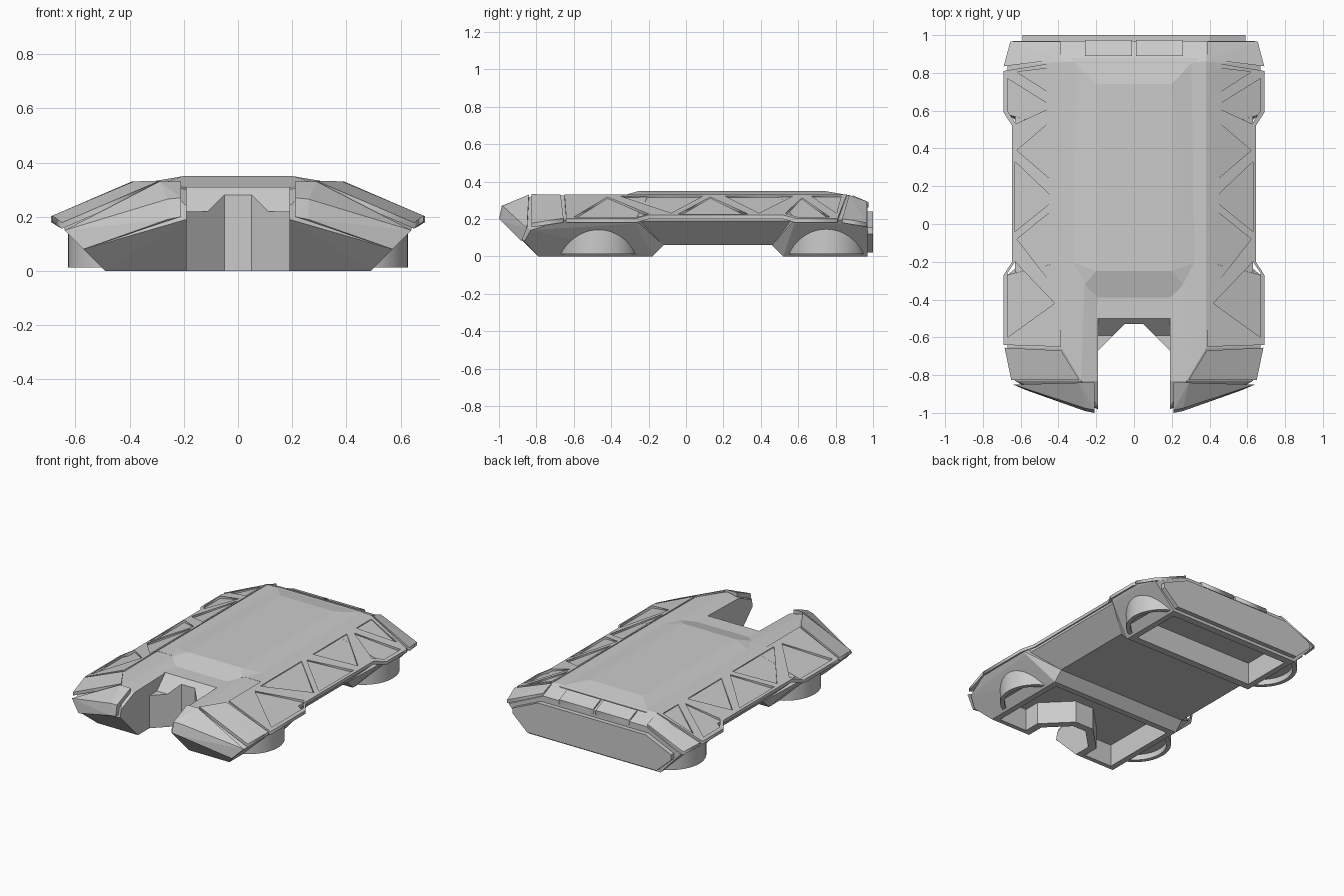
import bpy, bmesh, math

if "Cube" in bpy.data.objects:
    bpy.data.objects.remove(bpy.data.objects["Cube"])


def add_mesh(name, bm, mirror=False):
    bmesh.ops.remove_doubles(bm, verts=bm.verts[:], dist=1e-4)
    bmesh.ops.recalc_face_normals(bm, faces=bm.faces[:])
    me = bpy.data.meshes.new(name)
    bm.to_mesh(me)
    bm.free()
    ob = bpy.data.objects.new(name, me)
    bpy.context.collection.objects.link(ob)
    if mirror:
        ob.modifiers.new("mirror", 'MIRROR').use_mirror_merge = False
    return ob


def hull(name, pts, both=False, mirror=False):
    """Faceted solid around points; both=True reflects the points in x."""
    bm = bmesh.new()
    for x, y, z in pts:
        bm.verts.new((x, y, z))
        if both:
            bm.verts.new((-x, y, z))
    res = bmesh.ops.convex_hull(bm, input=bm.verts[:])
    junk = {v for v in res["geom_interior"] + res["geom_unused"]
            if isinstance(v, bmesh.types.BMVert) and v.is_valid}
    bmesh.ops.delete(bm, geom=list(junk), context='VERTS')
    bmesh.ops.dissolve_limit(bm, angle_limit=0.01, verts=bm.verts[:], edges=bm.edges[:])
    return add_mesh(name, bm, mirror)


def prism(name, outline, lo, hi, axis='Z', mirror=False):
    """Extrude a 2D outline along one axis."""
    place = {'X': lambda a, b, t: (t, a, b),
             'Y': lambda a, b, t: (a, t, b),
             'Z': lambda a, b, t: (a, b, t)}[axis]
    bm = bmesh.new()
    low = [bm.verts.new(place(a, b, lo)) for a, b in outline]
    top = [bm.verts.new(place(a, b, hi)) for a, b in outline]
    bm.faces.new(low)
    bm.faces.new(top)
    n = len(low)
    for i in range(n):
        j = (i + 1) % n
        bm.faces.new((low[i], low[j], top[j], top[i]))
    return add_mesh(name, bm, mirror)


def armour_z(x, y):
    return .335 - .43 * (x - .38) - .25 * max(0, -.66 - y) - .35 * max(0, y - .86)


def rear_z(x, y):
    return .34 - .43 * (y - .86)


def slab(name, outlines, surface, thick=.022):
    """Plate with holes, laid on a sloping surface and mirrored."""
    cu = bpy.data.curves.new(name, 'CURVE')
    cu.dimensions = '2D'
    cu.fill_mode = 'BOTH'
    cu.extrude = thick / 2
    for pts in outlines:
        sp = cu.splines.new('POLY')
        sp.points.add(len(pts) - 1)
        for p, (x, y) in zip(sp.points, pts):
            p.co = (x, y, 0, 1)
        sp.use_cyclic_u = True
    tmp = bpy.data.objects.new(name + "_outline", cu)
    bpy.context.collection.objects.link(tmp)
    dg = bpy.context.evaluated_depsgraph_get()
    me = bpy.data.meshes.new_from_object(tmp.evaluated_get(dg))
    bm = bmesh.new()
    bm.from_mesh(me)
    bpy.data.objects.remove(tmp)
    bpy.data.meshes.remove(me)
    for v in bm.verts:
        v.co.z += surface(v.co.x, v.co.y) - thick / 2
    return add_mesh(name, bm, True)


def cut(ob, *cutters):
    for c in cutters:
        m = ob.modifiers.new("cut", 'BOOLEAN')
        m.operation = 'DIFFERENCE'
        m.solver = 'EXACT'
        m.object = c
        c.hide_render = True
        c.display_type = 'WIRE'


def sym(half):
    return half + [(-x, y) for x, y in reversed(half)]


# Cutters for the open undersides and the front notch
front_recess = prism("front_recess_cutter", sym(
    [(.07, -.48), (.24, -.65), (.24, -.76), (.45, -.76), (.45, -.22)]), -.1, .15)
rear_recess = prism("rear_recess_cutter", sym([(.45, .57), (.45, .92)]), -.1, .15)
notch = prism("notch_cutter", sym([(.05, -.53), (.25, -.73), (.25, -1.1)]), -.2, .6)

# Central hull
mid = prism("middle_hull", sym(
    [(.38, .33), (.63, .212), (.63, .19), (.49, .06)]), -.31, .85, 'Y')
cut(mid, front_recess, rear_recess)

# Rear section
rear = hull("rear_hull", [
    (.49, .52, 0), (.49, .97, 0), (.49, .46, .06),
    (.655, .58, .175), (.655, .84, .175), (.61, .97, .13),
    (.67, .58, .195), (.67, .84, .195), (.64, .97, .16),
    (.38, .5, .33), (.38, .86, .33), (.38, .97, .28)], both=True)
cut(rear, rear_recess)

# Front bridge behind the notch
bridge = prism("front_bridge", [
    (-.2, .31), (-.5, .31), (-.59, .22), (-.68, .22), (-.68, 0),
    (-.18, 0), (-.12, .06)], -.2, .2, 'X')
cut(bridge, notch, front_recess)

# Front prongs and nose plates
prong = hull("front_prong", [
    (.19, -.18, 0), (.49, -.18, 0), (.49, -.79, 0), (.19, -.79, 0),
    (.19, -.12, .06), (.49, -.12, .06),
    (.655, -.27, .175), (.655, -.65, .175), (.67, -.27, .195), (.67, -.65, .195),
    (.63, -.83, .14), (.57, -.865, .08), (.19, -.98, .19), (.19, -.97, .24),
    (.38, -.2, .33), (.38, -.66, .325), (.28, -.83, .32),
    (.26, -.25, .33), (.19, -.39, .31), (.19, -.83, .30)], mirror=True)
cut(prong, front_recess)
hull("nose_plate", [
    (.21, -.84, .33), (.29, -.84, .33), (.64, -.85, .15), (.57, -.88, .08),
    (.21, -1, .2), (.26, -.99, .19), (.21, -.985, .27), (.26, -.975, .265),
    (.21, -.84, .2)], mirror=True)

# Raised top deck
hull("top_deck", [
    (.2, -.25, .35), (.2, .74, .35), (.2, -.39, .31), (.26, -.32, .33),
    (.33, -.2, .328), (.33, .88, .325), (.2, .88, .3)], both=True)

# Side armour with triangular truss openings
slab("side_truss_panel", [
    [(.388, -.65), (.69, -.64), (.69, -.27), (.645, -.2), (.645, .52),
     (.69, .59), (.69, .81), (.388, .86)],
    [(.41, .83), (.62, .805), (.41, .67)],
    [(.67, .77), (.43, .62), (.625, .53), (.67, .6)],
    [(.62, .39), (.41, .57), (.41, .21)],
    [(.63, .33), (.63, -.04), (.42, .13)],
    [(.62, -.08), (.41, .09), (.41, -.35)],
    [(.67, -.6), (.42, -.42), (.63, -.2), (.67, -.26)]], armour_z)

# Corner armour plates
slab("front_corner_panel", [[(.385, -.67), (.685, -.655), (.65, -.825), (.29, -.825)]], armour_z)
slab("rear_corner_panel", [[(.388, .872), (.69, .835), (.655, .965), (.388, .965)]], armour_z)

# Rear lamps and tail plate
slab("rear_lamp", [[(.01, .89), (.26, .89), (.26, .975), (.01, .975)]], rear_z, .03)
prism("tail_plate", sym([(.4, .24), (.59, .155), (.59, .12), (.48, .02)]), .96, 1.0, 'Y')

# Round pods bulging out under the flanks
for label, cy in (("front", -.47), ("rear", .75)):
    angles = [math.radians(-68 + 136 * i / 24) for i in range(25)]
    arc = [(.405 + .222 * math.cos(a), cy + .222 * math.sin(a)) for a in angles]
    inner = [(.405 + .195 * math.cos(a), cy + .195 * math.sin(a)) for a in reversed(angles)]
    pod = prism(label + "_pod", arc + inner, .012, .15, mirror=True)
    prism(label + "_pod_floor", inner, .05, .13, mirror=True)
    bpy.ops.object.select_all(action='DESELECT')
    pod.select_set(True)
    bpy.context.view_layer.objects.active = pod
    bpy.ops.object.shade_smooth_by_angle()
